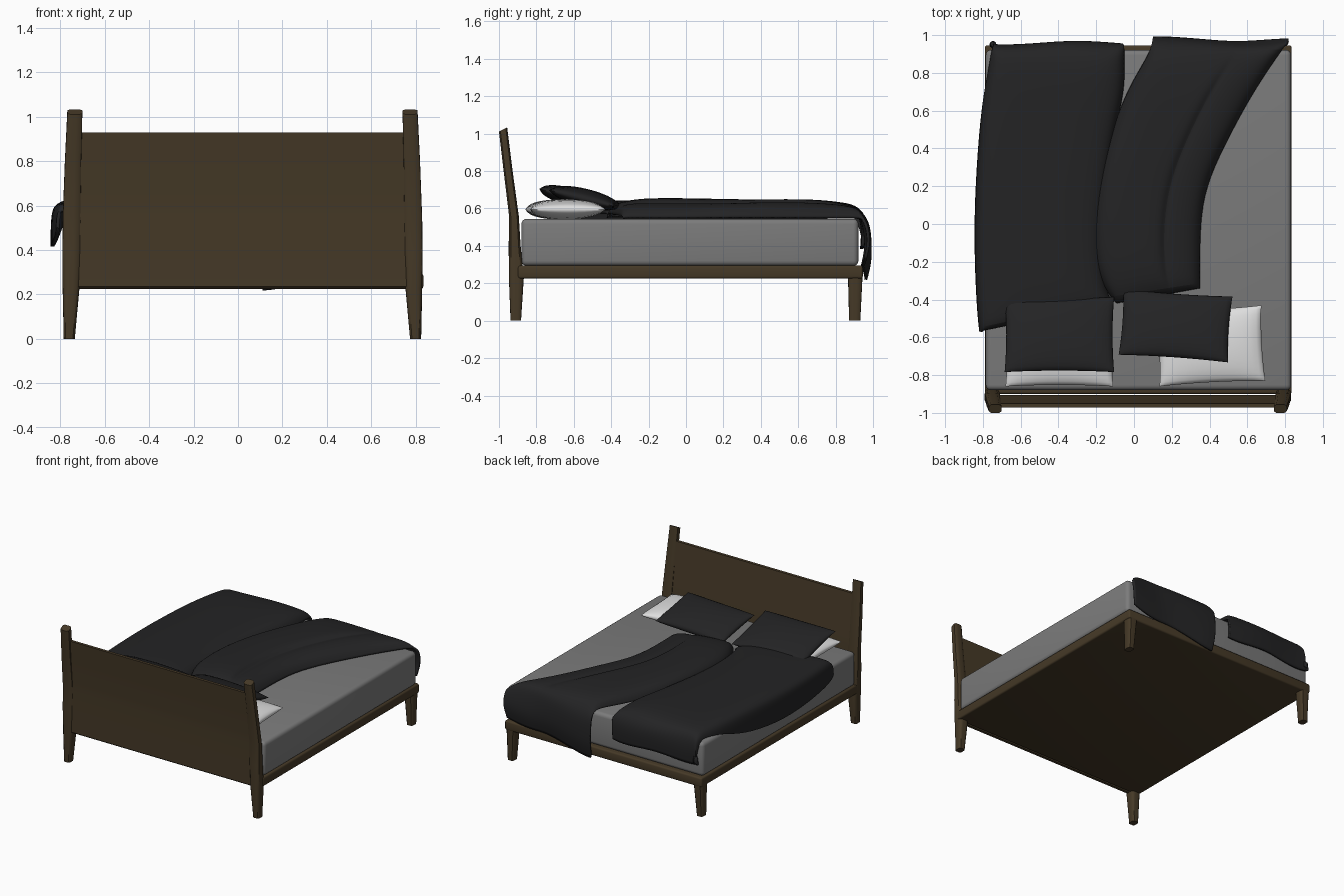
import bpy, bmesh, math
from mathutils import Matrix, Vector

if "Cube" in bpy.data.objects:
    bpy.data.objects.remove(bpy.data.objects["Cube"])

CX = 0.02  # centre line of the frame


def material(name, rgb):
    m = bpy.data.materials.new(name)
    m.diffuse_color = (*rgb, 1)
    m.use_nodes = True
    m.node_tree.nodes["Principled BSDF"].inputs["Base Color"].default_value = m.diffuse_color
    return m


WOOD = material("dark wood", (0.060, 0.041, 0.020))
GREY = material("mattress grey", (0.20, 0.20, 0.20))
WHITE = material("white linen", (0.75, 0.75, 0.75))
BLACK = material("charcoal fabric", (0.017, 0.017, 0.018))


def finish(name, bm, mat, angle=40):
    me = bpy.data.meshes.new(name)
    bm.to_mesh(me)
    bm.free()
    me.materials.append(mat)
    ob = bpy.data.objects.new(name, me)
    bpy.context.collection.objects.link(ob)
    bpy.ops.object.select_all(action='DESELECT')
    ob.select_set(True)
    bpy.context.view_layer.objects.active = ob
    bpy.ops.object.shade_smooth_by_angle(angle=math.radians(angle))
    return ob


def box(name, x, y, z, bevel, mat, segments=3):
    bm = bmesh.new()
    bmesh.ops.create_cube(bm, size=1)
    for v in bm.verts:
        for i, (a, b) in enumerate((x, y, z)):
            v.co[i] = a if v.co[i] < 0 else b
    bmesh.ops.bevel(bm, geom=bm.edges[:], offset=bevel, segments=segments,
                    profile=0.5, affect='EDGES')
    return finish(name, bm, mat, 50)


def post(name, side, sections, slant=0.0):
    """Loft of rounded squares: (z, x offset, y centre, half x, half y)."""
    bm = bmesh.new()
    rings = []
    for k, (z, xo, yc, hx, hy) in enumerate(sections):
        ring = []
        for i in range(16):
            a = math.tau * (i + 0.5) / 16
            c, s = math.cos(a), math.sin(a)
            f = (abs(c) ** 5 + abs(s) ** 5) ** -0.2
            dy = s * f * hy
            dz = dy * slant if k == len(sections) - 1 else 0
            ring.append(bm.verts.new((CX + side * xo + c * f * hx, yc + dy, z + dz)))
        rings.append(ring)
    for r0, r1 in zip(rings, rings[1:]):
        for i in range(16):
            j = (i + 1) % 16
            bm.faces.new((r0[i], r0[j], r1[j], r1[i]))
    bm.faces.new(rings[0][::-1])
    bm.faces.new(rings[-1])
    return finish(name, bm, WOOD)


# Frame: head posts lean back above the mattress, foot legs taper
HEAD = [(0, 0.780, -0.910, 0.025, 0.028), (0.23, 0.772, -0.907, 0.038, 0.040),
        (0.40, 0.771, -0.916, 0.040, 0.032), (0.56, 0.769, -0.920, 0.040, 0.026),
        (0.80, 0.763, -0.951, 0.037, 0.024), (1.022, 0.755, -0.978, 0.034, 0.022)]
FOOT = [(0, 0.780, 0.902, 0.025, 0.030), (0.24, 0.772, 0.905, 0.038, 0.039)]
for side, label in ((-1, "left"), (1, "right")):
    post(f"{label}_head_post", side, HEAD, 0.5)
    post(f"{label}_foot_leg", side, FOOT)
box("bed_base", (-0.79, 0.835), (-0.90, 0.945), (0.225, 0.295), 0.012, WOOD)

# Headboard: side profile extruded across the width
bm = bmesh.new()
side_profile = [(-0.937, 0.235), (-0.925, 0.225), (-0.905, 0.225), (-0.905, 0.54),
                (-0.915, 0.62), (-0.950, 0.93), (-0.972, 0.93), (-0.940, 0.62),
                (-0.937, 0.54)]
face = bm.faces.new([bm.verts.new((-0.73, y, z)) for y, z in side_profile])
out = bmesh.ops.extrude_face_region(bm, geom=[face])
bmesh.ops.translate(bm, vec=(1.50, 0, 0),
                    verts=[g for g in out['geom'] if isinstance(g, bmesh.types.BMVert)])
bmesh.ops.recalc_face_normals(bm, faces=bm.faces[:])
finish("headboard", bm, WOOD, 30)

# Mattress
box("mattress", (-0.785, 0.832), (-0.88, 0.922), (0.293, 0.545), 0.028, GREY, 4)


# Pillows: puffed grids with slightly drawn-in edges
def pillow(name, loc, w, d, h, turn, tilt, mat):
    n = 14
    bm = bmesh.new()
    layers = []
    for s in (1, -1):
        grid = []
        for j in range(n + 1):
            for i in range(n + 1):
                u, v = (math.sin((2 * k / n - 1) * math.pi / 2) for k in (i, j))
                puff = (max(0, 1 - u * u) * max(0, 1 - v * v)) ** 0.42
                grid.append(bm.verts.new((u * w / 2 * (1 - 0.03 * (1 - v * v)),
                                          v * d / 2 * (1 - 0.04 * (1 - u * u)),
                                          s * h / 2 * puff)))
        for j in range(n):
            for i in range(n):
                a = j * (n + 1) + i
                q = [grid[a], grid[a + 1], grid[a + n + 2], grid[a + n + 1]]
                bm.faces.new(q if s > 0 else q[::-1])
    bmesh.ops.remove_doubles(bm, verts=bm.verts[:], dist=1e-4)
    m = (Matrix.Translation(Vector(loc)) @ Matrix.Rotation(math.radians(turn), 4, 'Z')
         @ Matrix.Rotation(math.radians(tilt), 4, 'X'))
    bmesh.ops.transform(bm, matrix=m, verts=bm.verts[:])
    finish(name, bm, mat, 70)


pillow("left_white_pillow", (-0.395, -0.655, 0.595), 0.57, 0.41, 0.11, 0, 0, WHITE)
pillow("right_white_pillow", (0.405, -0.645, 0.595), 0.56, 0.40, 0.11, 3, 0, WHITE)
pillow("left_dark_pillow", (-0.395, -0.585, 0.655), 0.58, 0.41, 0.10, 0, -14, BLACK)
pillow("right_dark_pillow", (0.22, -0.538, 0.655), 0.58, 0.36, 0.10, -4, -14, BLACK)


# Blankets: a cross-section (u, z) swept along rows, clamped by hem floor and cap
def blanket(name, section, rows, phase):
    bm = bmesh.new()
    grid = []
    for r, (yl, yr, xl, xr, floor, cap_l, cap_r) in enumerate(rows):
        line = []
        for u, z in section:
            x = xl + (xr - xl) * u
            y = yl + (yr - yl) * u
            cap = cap_l + (cap_r - cap_l) * u
            z = min(max(z, floor), cap)
            wave = math.sin(9 * x + 4 * y + phase)
            if z > 0.6:
                z += 0.006 * wave
            elif y > 0.94:
                y += 0.010 * wave
                z += 0.012 * math.sin(13 * x + phase)
            line.append(bm.verts.new((x, y, z)))
        grid.append(line)
    for a, b in zip(grid, grid[1:]):
        for i in range(len(section) - 1):
            bm.faces.new((a[i], a[i + 1], b[i + 1], b[i]))
    ob = finish(name, bm, BLACK, 60)
    sub = ob.modifiers.new("smooth", 'SUBSURF')
    sub.levels = sub.render_levels = 2
    sub.boundary_smooth = 'PRESERVE_CORNERS'
    thick = ob.modifiers.new("thickness", 'SOLIDIFY')
    thick.thickness = 0.016
    thick.offset = -1


# Left blanket hangs over the left side and the foot end
blanket("left_blanket",
        [(0, 0.41), (0, 0.49), (0.006, 0.575), (0.035, 0.612), (0.12, 0.632),
         (0.3, 0.640), (0.5, 0.640), (0.7, 0.640), (0.88, 0.63), (0.97, 0.605), (1, 0.56)],
        [(-0.57, -0.42, -0.82, -0.11, 0.50, 0.575, 0.575),
         (-0.56, -0.41, -0.82, -0.12, 0.48, 0.63, 0.62),
         (-0.48, -0.34, -0.83, -0.15, 0.45, 0.65, 0.65),
         (-0.20, -0.15, -0.845, -0.17, 0.42, 0.65, 0.65),
         (0.12, 0.12, -0.845, -0.16, 0.41, 0.65, 0.65),
         (0.50, 0.50, -0.82, -0.10, 0.46, 0.65, 0.65),
         (0.70, 0.70, -0.795, -0.05, 0.54, 0.65, 0.65),
         (0.85, 0.85, -0.765, -0.05, 0.56, 0.63, 0.63),
         (0.92, 0.925, -0.755, -0.05, 0.56, 0.605, 0.605),
         (0.955, 0.96, -0.745, -0.055, 0.0, 0.55, 0.55),
         (0.962, 0.964, -0.745, -0.06, 0.0, 0.47, 0.47),
         (0.955, 0.958, -0.75, -0.06, 0.0, 0.39, 0.40)], 0.5)

# Right blanket sweeps across to the right foot corner, with a lower folded strip
blanket("right_blanket",
        [(0, 0.57), (0.03, 0.615), (0.12, 0.642), (0.3, 0.652), (0.5, 0.652),
         (0.62, 0.648), (0.66, 0.620), (0.70, 0.632), (0.82, 0.630), (0.95, 0.605),
         (1, 0.555)],
        [(-0.42, -0.34, -0.09, 0.35, 0.55, 0.575, 0.56),
         (-0.41, -0.33, -0.11, 0.35, 0.55, 0.63, 0.62),
         (-0.25, -0.22, -0.21, 0.35, 0.55, 0.66, 0.65),
         (0.0, 0.0, -0.22, 0.35, 0.55, 0.66, 0.65),
         (0.28, 0.20, -0.18, 0.38, 0.55, 0.66, 0.65),
         (0.52, 0.42, -0.11, 0.48, 0.55, 0.66, 0.65),
         (0.72, 0.68, -0.03, 0.62, 0.55, 0.65, 0.64),
         (0.86, 0.86, 0.055, 0.74, 0.55, 0.63, 0.62),
         (0.93, 0.93, 0.09, 0.79, 0.55, 0.60, 0.60),
         (0.975, 0.955, 0.10, 0.815, 0.0, 0.54, 0.54),
         (0.985, 0.975, 0.10, 0.82, 0.0, 0.43, 0.46),
         (0.985, 0.975, 0.10, 0.815, 0.0, 0.32, 0.40),
         (0.960, 0.960, 0.11, 0.80, 0.0, 0.225, 0.33)], 2.4)
